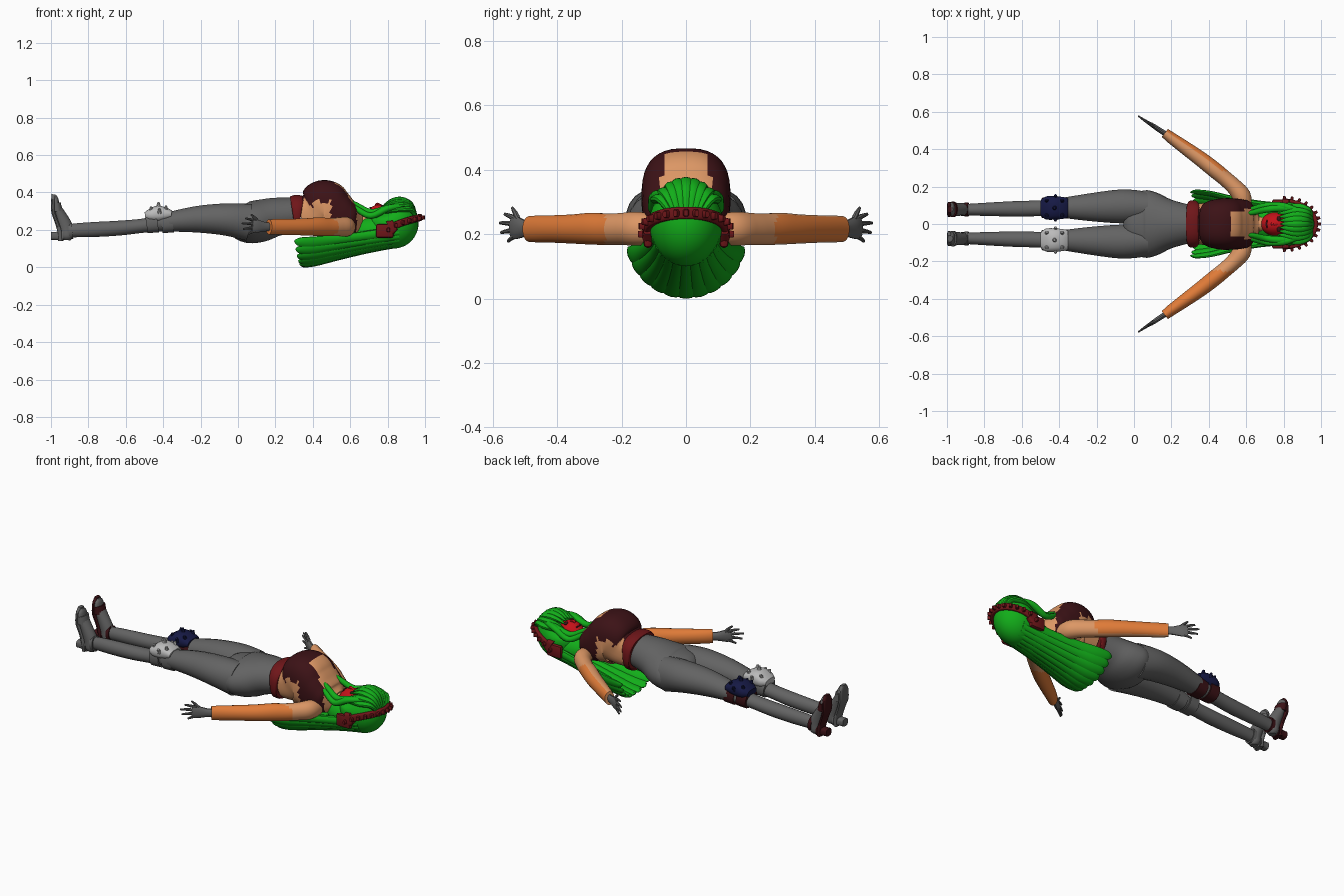
import bpy, bmesh, math
from mathutils import Vector

COL = {"grey": (.125, .125, .125), "orange": (.75, .2, .04), "peach": (.72, .31, .13),
       "dark maroon": (.045, .006, .008), "deep red": (.16, .008, .01), "green": (.006, .42, .01),
       "navy": (.008, .01, .06), "light grey": (.5, .5, .5), "red": (.55, .006, .01)}
MAT = {}
for k, c in COL.items():
    MAT[k] = bpy.data.materials.new(k)
    MAT[k].diffuse_color = (*c, 1)


def finish(name, bm, mats, rule=None, angle=40):
    bmesh.ops.recalc_face_normals(bm, faces=bm.faces)
    bm.normal_update()
    if rule:
        for f in bm.faces:
            f.material_index = rule(f.calc_center_median(), f.normal)
    me = bpy.data.meshes.new(name)
    bm.to_mesh(me)
    bm.free()
    ob = bpy.data.objects.new(name, me)
    bpy.context.collection.objects.link(ob)
    for m in mats.split(","):
        me.materials.append(MAT[m])
    bpy.ops.object.select_all(action='DESELECT')
    bpy.context.view_layer.objects.active = ob
    ob.select_set(True)
    bpy.ops.object.shade_smooth_by_angle(angle=math.radians(angle))
    return ob


def loft(name, pts, mats, up=(0, 0, 1), n=16, e=1.0, steps=4, rule=None):
    """Tube through (x, y, z, half width, half height) with rounded-box power e."""
    P, up = [Vector(p) for p in pts], Vector(up)
    path = []
    for i in range(len(P) - 1):
        a, b, c, d = P[max(i - 1, 0)], P[i], P[i + 1], P[min(i + 2, len(P) - 1)]
        for s in range(steps):
            t = s / steps
            path.append(.5 * (2 * b + (c - a) * t + (2 * a - 5 * b + 4 * c - d) * t * t
                              + (3 * b - a - 3 * c + d) * t ** 3))
    path.append(P[-1])
    bm, rings = bmesh.new(), []
    for i, p in enumerate(path):
        t = Vector(path[min(i + 1, len(path) - 1)][:3]) - Vector(path[max(i - 1, 0)][:3])
        t.normalize()
        w = up.cross(t).normalized()
        h = t.cross(w)
        ring = []
        for k in range(n):
            q = 2 * math.pi * (k + .5) / n
            c, s = math.cos(q), math.sin(q)
            cw = math.copysign(abs(c) ** e, c) * max(p[3], .001)
            ch = math.copysign(abs(s) ** e, s) * max(p[4], .001)
            ring.append(bm.verts.new(Vector(p[:3]) + w * cw + h * ch))
        rings.append(ring)
    for r, s in zip(rings, rings[1:]):
        for k in range(n):
            bm.faces.new((r[k], r[(k + 1) % n], s[(k + 1) % n], s[k]))
    bm.faces.new(rings[0])
    bm.faces.new(rings[-1])
    return finish(name, bm, mats, rule)


def ball(name, c, r, mat, deform=None, u=24, v=16):
    bm = bmesh.new()
    bmesh.ops.create_uvsphere(bm, u_segments=u, v_segments=v, radius=1)
    for p in bm.verts:
        p.co = Vector([c[i] + p.co[i] * r[i] for i in range(3)])
        if deform:
            deform(p.co)
    return finish(name, bm, mat)


def box(name, c, size, mat, bevel=.006):
    bm = bmesh.new()
    bmesh.ops.create_cube(bm, size=1)
    for p in bm.verts:
        p.co = Vector([c[i] + p.co[i] * size[i] for i in range(3)])
    bmesh.ops.bevel(bm, geom=bm.edges[:], offset=bevel, segments=2, affect='EDGES', profile=.5)
    return finish(name, bm, mat)


def span(x, ry, lo, hi, y=0):
    return (x, y, (lo + hi) / 2, ry, (hi - lo) / 2)


# Hips and belt
loft("hips", [span(-.05, .06, .21, .29), span(-.02, .13, .17, .335), span(.05, .18, .13, .348),
              span(.12, .168, .135, .362), span(.2, .13, .165, .373), span(.31, .1, .19, .373)],
     "grey", n=28)
loft("belt", [span(.293, .118, .18, .38), span(.3, .125, .175, .386), span(.33, .125, .175, .386),
              span(.337, .118, .18, .38)], "deep red", n=28, e=.8, steps=2)


# Torso: dark bodice with bare sides and neckline
def bodice(c, n):
    if c.x > .525 and abs(c.y) < .075 and c.z > .25 or c.x > .635:
        return 1
    zig = .32 + .05 * abs(((c.x * 14) % 1) - .5) * 2
    return 1 if c.x < .5 and .185 < c.z < zig and abs(n.z) < .93 else 0


loft("torso", [span(.335, .108, .185, .37), span(.39, .115, .182, .4), span(.44, .132, .178, .458),
               span(.475, .138, .175, .463), span(.52, .137, .17, .42), span(.57, .132, .165, .37),
               span(.62, .115, .165, .325), span(.665, .05, .19, .29)],
     "dark maroon,peach", n=40, e=.75, steps=6, rule=bodice)
loft("neck", [span(.6, .055, .19, .3), span(.66, .042, .195, .285), span(.74, .042, .2, .28)], "peach")

for s, side in ((-1, "right"), (1, "left")):
    # Legs
    loft(side + "_leg", [span(-.925, .03, .155, .225, s * .077), span(-.87, .032, .16, .235, s * .077),
                         span(-.76, .037, .162, .243, s * .079), span(-.63, .042, .17, .25, s * .081),
                         span(-.5, .043, .185, .262, s * .084), span(-.4, .052, .19, .288, s * .086),
                         span(-.22, .077, .185, .328, s * .09), span(-.06, .092, .168, .343, s * .094),
                         span(.06, .085, .14, .34, s * .09)], "grey", n=20)
    # Feet and heeled shoes
    shoe = "dark maroon" if s > 0 else "grey"
    y = s * .078
    loft(side + "_foot", [(-.915, y, .145, .02, .02), (-.915, y, .165, .034, .036), (-.92, y, .21, .034, .04),
                          (-.945, y, .27, .035, .033), (-.97, y, .33, .038, .02), (-.976, y, .365, .032, .016),
                          (-.976, y, .383, .012, .008)], "grey", up=(1, 0, 0))
    loft(side + "_sole", [(-.95, y, .14, .03, .012), (-.953, y, .19, .034, .012), (-.972, y, .25, .035, .011),
                          (-.988, y, .3, .041, .011), (-.988, y, .36, .037, .011), (-.986, y, .39, .018, .01)],
         shoe, up=(1, 0, 0), e=.6)
    loft(side + "_heel", [(-1, y, .168, .024, .022), (-.97, y, .168, .024, .022), (-.935, y, .17, .033, .03)],
         shoe, e=.6, steps=2)
    loft(side + "_toe_strap", [(-.966, y, .3, .042, .03), (-.972, y, .345, .042, .024)], shoe,
         up=(1, 0, 0), steps=1)
    loft(side + "_ankle_strap", [span(-.905, .038, .148, .24, y), span(-.885, .038, .15, .242, y)],
         shoe, steps=1)
    # Knee guards with studs
    pad, strap = ("navy", "dark maroon") if s > 0 else ("light grey", "grey")
    ky = s * .086
    for x in (-.46, -.38):
        loft(side + "_knee_strap", [span(x - .03, .055, .182, .283, ky), span(x + .03, .058, .185, .297, ky)],
             strap, e=.8, steps=1)
    loft(side + "_knee_pad", [span(-.497, .044, .255, .295, ky), span(-.47, .062, .245, .312, ky),
                              span(-.43, .064, .24, .33, ky), span(-.385, .06, .25, .32, ky),
                              span(-.355, .054, .262, .304, ky)], pad, e=.8)
    for x, o, z in ((-.465, .035, .3), (-.465, -.035, .3), (-.425, 0, .325), (-.385, .035, .305),
                    (-.385, -.035, .305), (-.42, .055, .29), (-.42, -.055, .29)):
        loft(side + "_knee_stud", [(x, ky + o, z, .013, .013), (x, ky + o * 1.25, z + .024, .006, .006)],
             pad, up=(1, 0, 0), n=8, steps=1)
    # Arms: peach shoulder, orange sleeve
    def sleeve(c, n, s=s):
        if s < 0:
            return 1 if abs(c.y) > .25 else 0
        return 1 if abs(c.y) > .28 and n.x > .3 else 0
    loft(side + "_arm", [(.59, s * .09, .215, .04, .045), (.575, s * .15, .217, .05, .053),
                         (.535, s * .2, .216, .044, .05), (.485, s * .245, .215, .042, .049),
                         (.43, s * .29, .217, .043, .05), (.36, s * .345, .216, .041, .046),
                         (.27, s * .41, .216, .036, .043), (.2, s * .46, .216, .031, .042),
                         (.165, s * .487, .216, .027, .04)], "peach,orange", rule=sleeve, n=20)
    # Hands
    loft(side + "_palm", [(.18, s * .475, .216, .014, .022), (.14, s * .5, .217, .014, .026),
                          (.1, s * .527, .22, .012, .036), (.075, s * .543, .222, .008, .03)], "grey", n=12)
    for z0, x, ty, z in ((.247, .07, .54, .282), (.242, .04, .563, .262), (.228, .022, .578, .235),
                         (.212, .028, .574, .205), (.2, .055, .553, .178)):
        loft(side + "_finger", [(.105, s * .522, z0, .009, .009), ((.105 + x) / 2, s * (.522 + ty) / 2,
             (z0 + z) / 2 + .002, .008, .008), (x, s * ty, z, .004, .005)], "grey", n=8, steps=2)
    # Eyes, ear pads and locks framing the face
    ball(side + "_eye", (.775, s * .026, .326), (.012, .016, .008), "dark maroon", u=10, v=6)
    box(side + "_ear_pad", (.785, s * .118, .195), (.095, .028, .075), "deep red", .012)
    loft(side + "_ear_pad_front", [(.81, s * .115, .21, .02, .04), (.84, s * .118, .225, .014, .028)],
         "deep red", e=.5, steps=2)
    for k in range(2):
        o = k * .02
        loft(side + "_front_lock", [(.88, s * .07, .325, .014, .014), (.8, s * (.085 + o / 2), .315, .02, .018),
                                    (.71, s * (.078 + o), .295 - o, .018, .017),
                                    (.63, s * (.06 + o), .335 - o, .014, .014),
                                    (.565, s * (.052 + o), .372 - o, .003, .004)], "green", n=10)


# Head and hair cap, hollowed around the face
def open_face(p):
    k = min(max((.87 - p.x) / .08, 0), 1)
    if p.z > .25:
        p.z = .25 + (p.z - .25) * (1 - .6 * k)


ball("hair_cap", (.83, 0, .235), (.135, .115, .135), "green", open_face, 32, 24)
ball("face", (.76, 0, .262), (.082, .064, .073), "red")
loft("nose", [(.77, 0, .33, .007, .004), (.745, 0, .338, .009, .008), (.735, 0, .33, .006, .004)], "red", n=8)
loft("mouth", [(.712, -.022, .316, .004, .004), (.707, 0, .32, .005, .004), (.712, .022, .316, .004, .004)],
     "dark maroon", n=8)

# Fringe sweeping over the forehead
for i in range(9):
    k = (i - 4) / 4
    dz = -.055 * k * k
    loft("fringe_lock", [(.95, k * .05, .27, .012, .01), (.925, k * .075, .335 + dz * .5, .02, .014),
                         (.875, k * .09, .363 + dz, .022, .014), (.825, k * .085, .357 + dz, .016, .012),
                         (.785 - .02 * abs(k), k * .075, .338 + dz * .9, .003, .003)], "green", n=10)

# Long hair fanned behind the back
for i in range(11):
    a = math.radians((i - 5) * 14.5)
    sa, ca = math.sin(a), math.cos(a)
    loft("back_lock", [(x, r * sa, z - r * ca, w, h) for x, r, z, w, h in (
        (.86, .09, .215, .02, .02), (.76, .1, .208, .028, .02), (.65, .115, .198, .027, .018),
        (.52, .142, .19, .028, .015), (.41, .17, .187, .031, .012),
        (.35 - .02 * abs(sa), .18, .19, .025, .01), (.32 - .025 * abs(sa) + .02 * ca, .178, .195, .006, .004))],
        "green", up=(0, -sa, ca), n=10)
ball("hair_nape", (.74, 0, .19), (.14, .09, .085), "green")

# Toothed headband
band = []
for i in range(17):
    a = math.radians(-105 + i * 210 / 16)
    band.append((.81 + .163 * math.cos(a), .122 * math.sin(a), .2 + .066 * max(math.cos(a), 0) ** .6, .011, .019))
loft("headband", band, "deep red", n=12, e=.5, steps=2)
for p in band[1:-1]:
    d = Vector((p[0] - .81, p[1] * 1.4, 0)).normalized()
    q, r = Vector(p[:3]), Vector(p[:3]) + d * .027
    loft("headband_tooth", [(*q, .012, .014), (*r, .007, .01)], "deep red", n=8, e=.6, steps=1)
